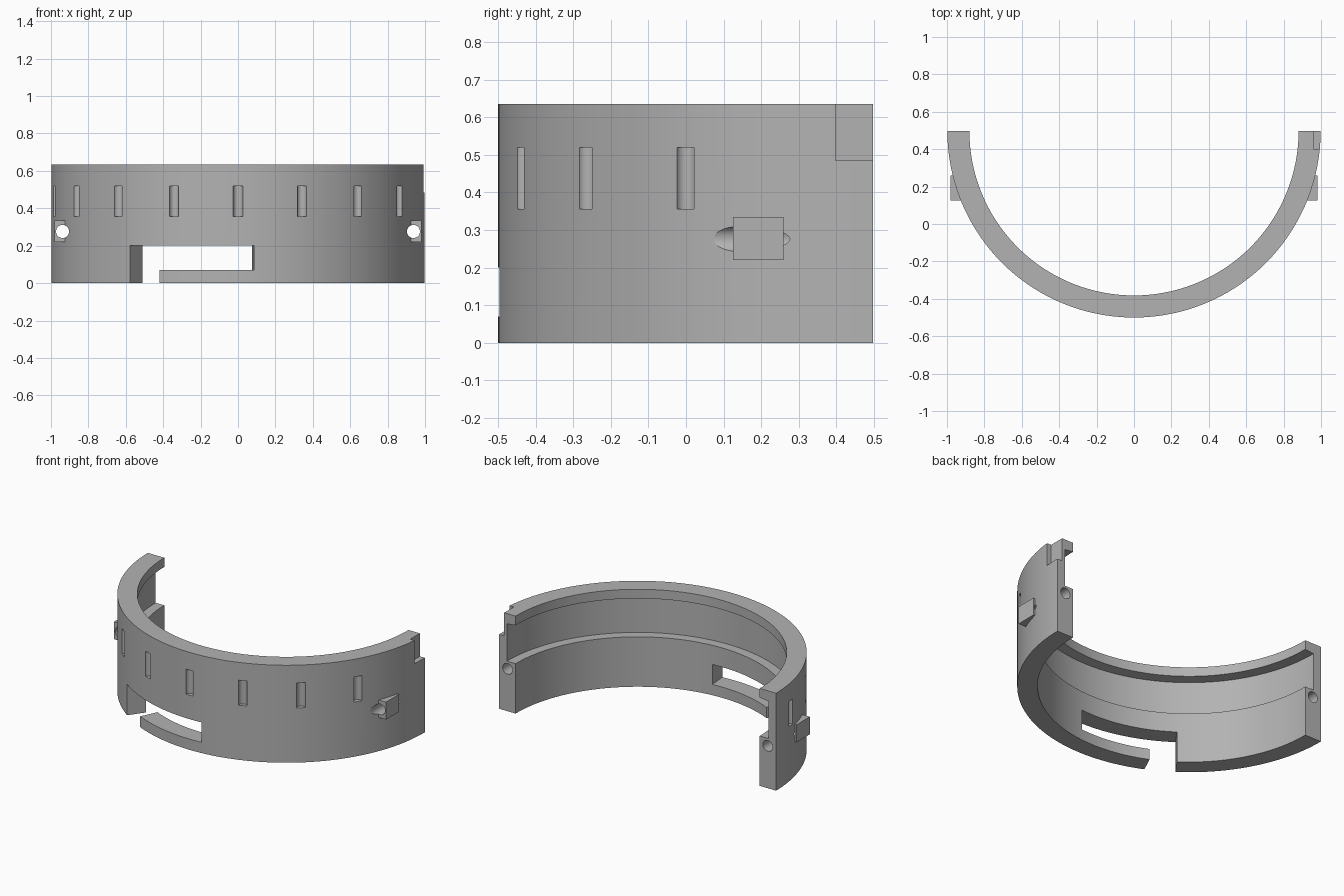
import bpy, bmesh, math
from mathutils import Matrix

if "Cube" in bpy.data.objects:
    bpy.data.objects.remove(bpy.data.objects["Cube"])

CY = 0.498            # y of the ring axis
R_OUT, R_IN, R_GROOVE = 0.998, 0.88, 0.942
HEIGHT = 0.635

grey = bpy.data.materials.new("plain grey")
grey.diffuse_color = (0.45, 0.45, 0.45, 1)
grey.use_nodes = True
grey.node_tree.nodes["Principled BSDF"].inputs["Base Color"].default_value = grey.diffuse_color


def finish(bm, name):
    bmesh.ops.recalc_face_normals(bm, faces=bm.faces)
    mesh = bpy.data.meshes.new(name)
    bm.to_mesh(mesh)
    bm.free()
    obj = bpy.data.objects.new(name, mesh)
    obj.data.materials.append(grey)
    bpy.context.collection.objects.link(obj)
    return obj


def sweep(name, profile, a0, a1, steps):
    """Sweep an (r, z) profile about the ring axis; angle 0 is the front, + is right."""
    bm = bmesh.new()
    rings = []
    for i in range(steps + 1):
        a = math.radians(a0 + (a1 - a0) * i / steps)
        rings.append([bm.verts.new((r * math.sin(a), CY - r * math.cos(a), z))
                      for r, z in profile])
    n = len(profile)
    for p, q in zip(rings, rings[1:]):
        for j in range(n):
            k = (j + 1) % n
            bm.faces.new((p[j], p[k], q[k], q[j]))
    bm.faces.new(rings[0])
    bm.faces.new(rings[-1])
    return finish(bm, name)


def box(name, x0, x1, y0, y1, z0, z1):
    bm = bmesh.new()
    m = (Matrix.Translation(((x0 + x1) / 2, (y0 + y1) / 2, (z0 + z1) / 2))
         @ Matrix.Diagonal((x1 - x0, y1 - y0, z1 - z0, 1)))
    bmesh.ops.create_cube(bm, size=1, matrix=m)
    return finish(bm, name)


def cylinder(name, radius, depth, matrix, segments=32):
    bm = bmesh.new()
    bmesh.ops.create_cone(bm, cap_ends=True, segments=segments, radius1=radius,
                          radius2=radius, depth=depth, matrix=matrix)
    return finish(bm, name)


def combine(target, other, operation):
    mod = target.modifiers.new(operation.lower(), 'BOOLEAN')
    mod.operation, mod.object, mod.solver = operation, other, 'EXACT'
    bpy.context.view_layer.objects.active = target
    bpy.ops.object.modifier_apply(modifier=mod.name)
    bpy.data.objects.remove(other)


# half ring with an inner channel between a ledge and a top lip
ring = sweep("half_ring", [(R_IN, 0), (R_OUT, 0), (R_OUT, HEIGHT), (R_IN, HEIGHT),
                           (R_IN, 0.575), (R_GROOVE, 0.568), (R_GROOVE, 0.325), (R_IN, 0.325)],
             -90, 90, 120)

# screw lugs and their bores on both sides
for s in (-1, 1):
    xs = sorted((s * 0.925, s * 0.98))
    combine(ring, box("lug", *xs, 0.125, 0.26, 0.22, 0.334), 'UNION')
for s in (-1, 1):
    m = Matrix.Translation((s * 0.938, 0.35, 0.276)) @ Matrix.Rotation(math.pi / 2, 4, 'X')
    combine(ring, cylinder("bore", 0.035, 0.9, m), 'DIFFERENCE')

# L-shaped opening: long window plus the gap down to the bottom edge
window = [(0.8, 0.07), (1.1, 0.07), (1.1, 0.2), (0.8, 0.2)]
gap = [(0.8, -0.1), (1.1, -0.1), (1.1, 0.15), (0.8, 0.15)]
combine(ring, sweep("window", window, -35.4, 4.9, 27), 'DIFFERENCE')
combine(ring, sweep("gap", gap, -35.4, -24.9, 7), 'DIFFERENCE')

# shallow rounded grip slots, one every 20 degrees
for deg in range(-80, 61, 20):
    a = math.radians(deg)
    m = Matrix.Translation((R_OUT * math.sin(a), CY - R_OUT * math.cos(a), 0.4375))
    combine(ring, cylinder("slot", 0.026, 0.163, m, 24), 'DIFFERENCE')

# outer notch at the upper right end
combine(ring, box("notch", 0.962, 1.1, 0.398, 0.6, 0.485, 0.7), 'DIFFERENCE')

ring.select_set(True)
bpy.context.view_layer.objects.active = ring
bpy.ops.object.shade_smooth_by_angle(angle=math.radians(25))
